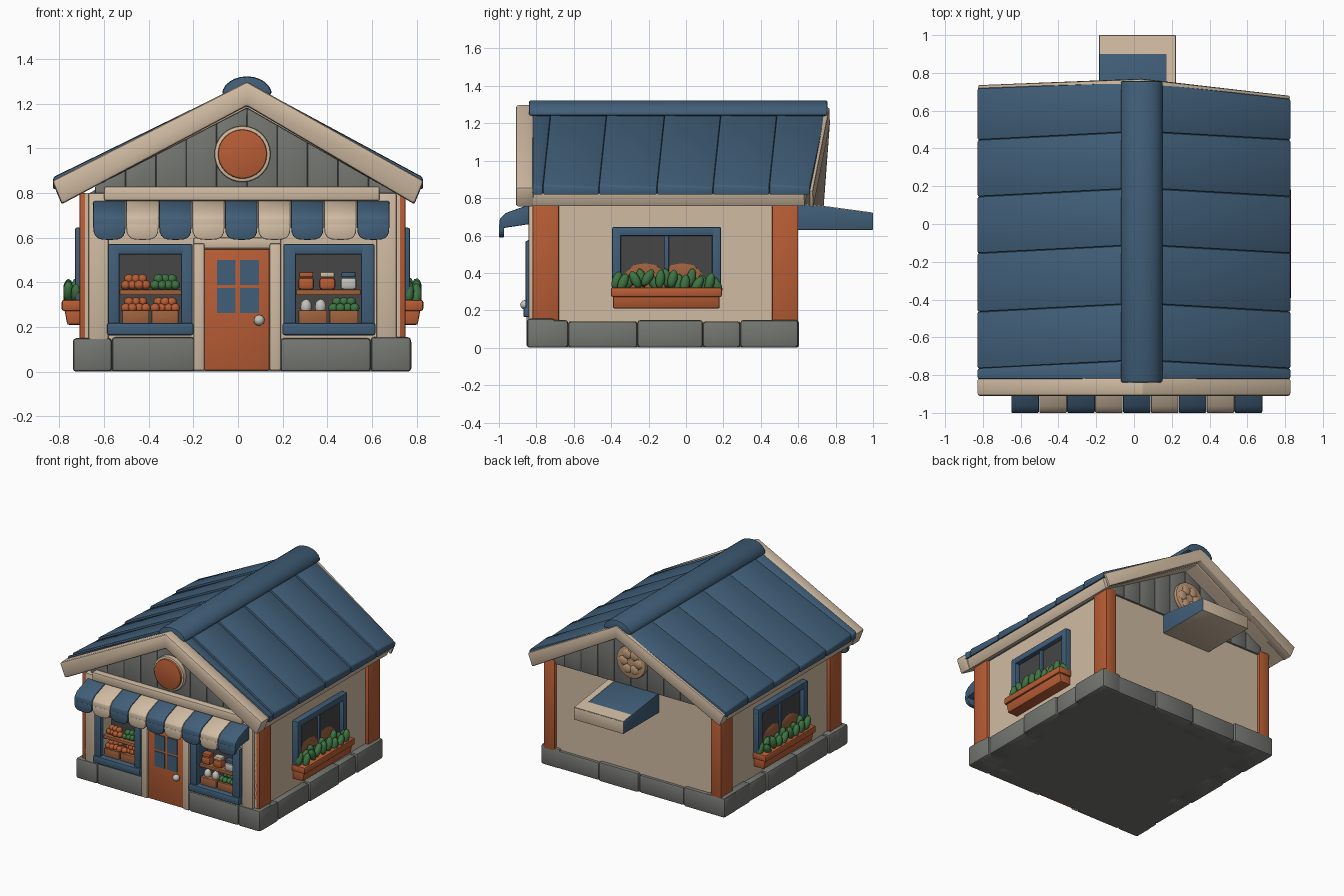
import bpy, bmesh, math, random
from mathutils import Vector, Matrix

if "Cube" in bpy.data.objects:
    bpy.data.objects.remove(bpy.data.objects["Cube"])
random.seed(4)

def material(name, rgb):
    lin = [((c / 255 + 0.055) / 1.055) ** 2.4 for c in rgb]
    m = bpy.data.materials.new(name)
    m.diffuse_color = (*lin, 1)
    m.use_nodes = True
    m.node_tree.nodes["Principled BSDF"].inputs["Base Color"].default_value = m.diffuse_color
    return m

BLUE = material("slate blue", (64, 94, 120))
BEIGE = material("warm beige", (208, 187, 162))
ORANGE = material("terracotta", (184, 93, 53))
STONE = material("stone grey", (116, 118, 113))
DARK = material("dark glass", (70, 70, 70))
GREEN = material("leaf green", (62, 116, 66))
WHITE = material("pale grey", (196, 194, 188))
TAN = material("tan", (188, 150, 118))
WOOD = material("crate wood", (160, 98, 62))

def finish(bm, name, mat, bev=0.0):
    bmesh.ops.recalc_face_normals(bm, faces=bm.faces[:])
    if bev:
        sharp = [e for e in bm.edges if len(e.link_faces) == 2 and e.calc_face_angle() > 0.5]
        bmesh.ops.bevel(bm, geom=sharp, offset=bev, segments=2, profile=0.5, affect='EDGES', clamp_overlap=True)
    me = bpy.data.meshes.new(name)
    bm.to_mesh(me)
    bm.free()
    me.materials.append(mat)
    ob = bpy.data.objects.new(name, me)
    bpy.context.collection.objects.link(ob)
    return ob

def prism(name, pts, axis, a, b, mat, bev=0.008, shift=None):
    """Extrude a 2D profile: axis x uses (y, z) points, axis y uses (x, z) points."""
    bm = bmesh.new()
    put = (lambda p, t: (t, p[0], p[1])) if axis == 'x' else (lambda p, t: (p[0], t, p[1]))
    rings = [[bm.verts.new(put(p, t)) for p in pts] for t in (a, b)]
    if shift:
        for v in rings[1]:
            v.co.y += shift(v.co.x)
    n = len(pts)
    bm.faces.new(rings[0])
    bm.faces.new(rings[1])
    for i in range(n):
        j = (i + 1) % n
        bm.faces.new((rings[0][i], rings[0][j], rings[1][j], rings[1][i]))
    return finish(bm, name, mat, bev)

def box(name, x0, x1, y0, y1, z0, z1, mat, bev=0.008):
    x0, x1 = min(x0, x1), max(x0, x1)
    return prism(name, [(x0, z0), (x1, z0), (x1, z1), (x0, z1)], 'y', y0, y1, mat, bev)

def disc(name, cx, cz, r, y0, y1, mat, bev=0.008, n=32):
    ring = [(cx + r * math.cos(2 * math.pi * i / n), cz + r * math.sin(2 * math.pi * i / n)) for i in range(n)]
    return prism(name, ring, 'y', y0, y1, mat, bev)

def ball(name, loc, size, mat, tilt=0.0):
    bm = bmesh.new()
    bmesh.ops.create_icosphere(bm, subdivisions=2, radius=1, matrix=Matrix.Translation(loc)
                               @ Matrix.Rotation(tilt, 4, 'X') @ Matrix.Diagonal((*size, 1)))
    return finish(bm, name, mat)

CX, RX = 0.02, 0.04      # body centre line, ridge line

# Walls: core, facade around the shop windows, dark window backs
box("wall_core", -0.685, 0.725, -0.72, 0.58, 0.02, 0.8, BEIGE, 0)
for x0, x1 in ((-0.685, -0.53), (-0.255, 0.26), (0.55, 0.725)):
    box("facade_pier", x0, x1, -0.82, -0.71, 0.1, 0.8, BEIGE, 0)
box("facade_header", -0.685, 0.725, -0.82, -0.71, 0.525, 0.8, BEIGE, 0)
box("facade_base", -0.685, 0.725, -0.82, -0.71, 0.02, 0.22, BEIGE, 0)

# Stone footing
box("footing_core", -0.71, 0.74, -0.82, 0.58, 0.0, 0.12, STONE, 0)
for i, (x0, x1) in enumerate(((-0.74, -0.565), (-0.565, -0.195), (0.19, 0.595), (0.595, 0.775))):
    box("front_stone", x0, x1, -0.85, -0.7, 0, 0.15 + 0.005 * (i % 2), STONE, 0.015)
ys = [-0.84, -0.63, -0.26, 0.09, 0.29, 0.6]
for s in (-1, 1):
    for i in range(5):
        box("side_stone", CX + s * 0.6, CX + s * (0.75 if i % 2 else 0.757), ys[i], ys[i + 1], 0,
            0.148 - 0.007 * (i % 2), STONE, 0.016)
xs = [-0.74, -0.4, -0.03, 0.3, 0.775]
for i in range(4):
    box("back_stone", xs[i], xs[i + 1], 0.45, 0.605 - 0.008 * (i % 2), 0, 0.145 - 0.01 * (i % 2), STONE, 0.016)

# Corner posts
for s in (-1, 1):
    box("front_corner_post", CX + s * 0.6, CX + s * 0.73, -0.82, -0.68, 0.12, 0.8, ORANGE)
    box("back_corner_post", CX + s * 0.64, CX + s * 0.73, 0.46, 0.6, 0.12, 0.8, ORANGE)
    box("front_pilaster", CX + s * 0.6, CX + s * 0.69, -0.842, -0.75, 0.14, 0.8, BEIGE)

# Gable planks, front and back, cut to the roof slope
def under_roof(x):
    return 1.21 - 0.555 * abs(x - RX)
edges = [-0.64 + 0.136 * i for i in range(11)]
for y0, y1 in ((-0.815, -0.77), (0.55, 0.595)):
    for x0, x1 in zip(edges, edges[1:]):
        top = [(x1, under_roof(x1))] + ([(RX, under_roof(RX))] if x0 < RX < x1 else []) + [(x0, under_roof(x0))]
        prism("gable_plank", [(x0, 0.77), (x1, 0.77)] + top, 'y', y0, y1, STONE, 0.006)
prism("gable_core", [(-0.7, 0.78), (0.76, 0.78), (RX, 1.2)], 'y', -0.79, 0.57, STONE, 0)
box("front_beam", -0.6, 0.635, -0.86, -0.78, 0.765, 0.83, BEIGE, 0.01)
disc("gable_vent_ring", 0.02, 0.975, 0.126, -0.845, -0.8, BEIGE)
disc("gable_vent", 0.02, 0.975, 0.11, -0.86, -0.8, ORANGE)
disc("back_vent", 0.02, 0.965, 0.12, 0.58, 0.62, TAN)
for k in range(6):
    a = k * math.pi / 3
    ball("back_vent_petal", (0.02 + 0.06 * math.cos(a), 0.62, 0.965 + 0.06 * math.sin(a)), (0.036, 0.012, 0.036), TAN)

# Roof: beige soffit and bargeboards, blue overlapping boards, rounded ridge cap
def skew(x):
    s = (x - RX) / 0.79
    return -0.09 * s if s > 0 else 0.03 * s
def chevron(ex, ez, top, ix, iz, under):
    return [(-ex, ez), (RX, top), (ex, ez), (ix, iz), (RX, under), (-ix, iz)]
prism("roof_soffit", chevron(0.81, 0.83, 1.25, 0.785, 0.755, 1.18), 'y', -0.84, 0.72, BEIGE, 0.006, skew)
prism("front_bargeboard", chevron(0.833, 0.855, 1.3, 0.79, 0.75, 1.19), 'y', -0.91, -0.815, BEIGE, 0.014)
back = prism("back_bargeboard", chevron(0.828, 0.84, 1.285, 0.79, 0.75, 1.19), 'y', 0.66, 0.768, BEIGE, 0.008, skew)
ridge_y = [-0.82, -0.72, -0.42, -0.11, 0.19, 0.49, 0.752]
for s in (-1, 1):
    for i in range(6):
        bm = bmesh.new()
        ex = s * 0.828
        for k, lift in ((0, 0.012), (1, -0.002)):
            y = ridge_y[i + k]
            eave = y - 0.045 if 0 < i + k < 6 else (y if i + k == 0 else y + skew(ex))
            for dz in (lift, -0.045):
                bm.verts.new((RX, y, 1.285 + dz))
                bm.verts.new((ex, eave, 0.86 + dz))
        bmesh.ops.convex_hull(bm, input=bm.verts[:])
        bmesh.ops.dissolve_limit(bm, angle_limit=0.06, verts=bm.verts[:], edges=bm.edges[:])
        finish(bm, "roof_board", BLUE, 0.009)
cap = [(RX + 0.112 * math.cos(math.pi * i / 12), 1.24 + 0.083 * math.sin(math.pi * i / 12)) for i in range(13)]
prism("ridge_cap", cap, 'y', -0.84, 0.757, BLUE, 0.012)

# Striped awning with scalloped edge
awning = [(-0.81, 0.775), (-0.965, 0.72), (-0.995, 0.69), (-1.0, 0.64), (-0.975, 0.64), (-0.81, 0.665)]
w = 1.33 / 9
for i in range(9):
    x0, mat = -0.65 + w * i, (BEIGE if i % 2 else BLUE)
    prism("awning_stripe", awning, 'x', x0 + 0.001, x0 + w - 0.001, mat, 0.006)
    c = x0 + w / 2
    lip = [(c + w * 0.49 * math.copysign(abs(math.cos(t)) ** 0.6, math.cos(t)), 0.652 - 0.062 * math.sin(t) ** 0.7)
           for t in [math.pi * k / 10 for k in range(1, 10)]]
    lip = [(c + w * 0.49, 0.66)] + lip + [(c - w * 0.49, 0.66)]
    prism("awning_scallop", lip, 'y', -1.0, -0.972, mat, 0.005)

# Back canopy: blue with beige rear edge, underside and top border
canopy = prism("back_canopy", [(0.57, 0.778), (1.0, 0.72), (1.0, 0.63), (0.57, 0.63)], 'x', -0.185, 0.222, BLUE, 0.004)
canopy.data.materials.append(BEIGE)
for p in canopy.data.polygons:
    p.material_index = 1 if p.normal.y > 0.6 or p.normal.z < -0.6 else 0
def rim(y0, y1, x0, x1):
    t = lambda y: 0.778 - 0.135 * (y - 0.57)
    prism("canopy_border", [(y0, t(y0) - 0.002), (y1, t(y1) - 0.002), (y1, t(y1) + 0.003), (y0, t(y0) + 0.003)],
          'x', x0, x1, BEIGE, 0)
rim(0.9, 0.998, -0.183, 0.22)
rim(0.6, 0.9, 0.172, 0.22)

# Door
box("door", -0.152, 0.142, -0.842, -0.78, 0.005, 0.55, ORANGE)
for x0 in (-0.095, 0.01):
    for z0 in (0.262, 0.388):
        box("door_pane", x0, x0 + 0.083, -0.847, -0.84, z0, z0 + 0.112, BLUE, 0)
ball("door_knob", (0.095, -0.862, 0.23), (0.025, 0.025, 0.025), WHITE)
for x0 in (-0.2, 0.142):
    box("door_jamb", x0, x0 + 0.05, -0.852, -0.78, 0.005, 0.575, BEIGE)
box("door_lintel", -0.2, 0.192, -0.835, -0.78, 0.552, 0.6, BEIGE)

# Shop windows: frame, sill, shelf, crates and goods
def produce(x0, x1, z, mat):
    n = 4
    for row in range(2):
        for i in range(n - row):
            x = x0 + (x1 - x0) * (i + 0.5 + 0.5 * row) / n
            ball("produce", (x, -0.795 + 0.02 * row + random.uniform(-0.01, 0.01), z + 0.027 * row),
                 (0.023, 0.023, 0.022), mat)
def jar(x, z, mat, lid):
    box("jar", x - 0.036, x + 0.036, -0.82, -0.76, z, z + 0.055, mat, 0.014)
    box("jar_lid", x - 0.032, x + 0.032, -0.815, -0.765, z + 0.056, z + 0.08, lid, 0.006)
for o0, o1, f0, f1 in ((-0.53, -0.255, -0.583, -0.203), (0.26, 0.55, 0.203, 0.612)):
    box("shop_window_back", o0, o1, -0.728, -0.715, 0.2, 0.54, DARK, 0)
    box("window_frame_left", f0, o0, -0.858, -0.72, 0.17, 0.572, BLUE)
    box("window_frame_right", o1, f1, -0.858, -0.72, 0.17, 0.572, BLUE)
    box("window_frame_top", f0, f1, -0.858, -0.72, 0.525, 0.572, BLUE)
    box("window_sill", f0 - 0.004, f1 + 0.004, -0.87, -0.72, 0.163, 0.218, BLUE, 0.01)
    box("shelf", o0, o1, -0.825, -0.725, 0.343, 0.367, WOOD, 0.004)
    m = (o0 + o1) / 2
    for c0, c1 in ((o0 + 0.012, m - 0.006), (m + 0.006, o1 - 0.012)):
        box("crate", c0, c1, -0.83, -0.73, 0.215, 0.275, WOOD, 0.004)
        if o0 < 0:
            produce(c0, c1, 0.285, ORANGE)
            produce(c0, c1, 0.388, ORANGE if c0 < m - 0.05 else GREEN)
        elif c0 > m:
            produce(c0, c1, 0.285, GREEN)
for x, mat, lid in ((0.305, ORANGE, ORANGE), (0.4, ORANGE, BEIGE), (0.495, WHITE, BLUE)):
    jar(x, 0.367, mat, lid)
for x in (0.305, 0.37):
    ball("bottle", (x, -0.79, 0.29), (0.026, 0.026, 0.036), WHITE)

# Side windows with planters
for s in (-1, 1):
    X = lambda d: CX + s * d
    box("side_glass", X(0.70), X(0.715), -0.37, 0.17, 0.3, 0.62, DARK, 0)
    for y0, y1, z0, z1 in ((-0.395, -0.347, 0.28, 0.645), (0.14, 0.188, 0.28, 0.645), (-0.395, 0.188, 0.598, 0.645)):
        box("side_window_frame", X(0.69), X(0.75), y0, y1, z0, z1, BLUE)
    box("side_mullion", X(0.69), X(0.73), -0.116, -0.092, 0.28, 0.62, BLUE, 0.004)
    for y in (-0.22, -0.02):
        ball("window_display", (X(0.714), y, 0.36), (0.008, 0.12, 0.095), WOOD)
    prism("planter_box", [(X(0.69), 0.21), (X(0.785), 0.21), (X(0.8), 0.29), (X(0.69), 0.29)],
          'y', -0.39, 0.18, ORANGE)
    box("planter_rim", X(0.69), X(0.81), -0.402, 0.192, 0.272, 0.322, ORANGE, 0.01)
    for i in range(17):
        y = -0.37 + 0.53 * i / 16
        z = 0.345 + random.uniform(-0.01, 0.03)
        ball("planter_leaf", (X(0.745 + 0.035 * (i % 2)), y, z), (0.024, 0.026, 0.052), GREEN, random.uniform(-0.6, 0.6))

# Smooth shading with sharp edges kept
for ob in bpy.context.collection.objects:
    ob.select_set(True)
bpy.context.view_layer.objects.active = back
bpy.ops.object.shade_smooth_by_angle(angle=math.radians(35))
